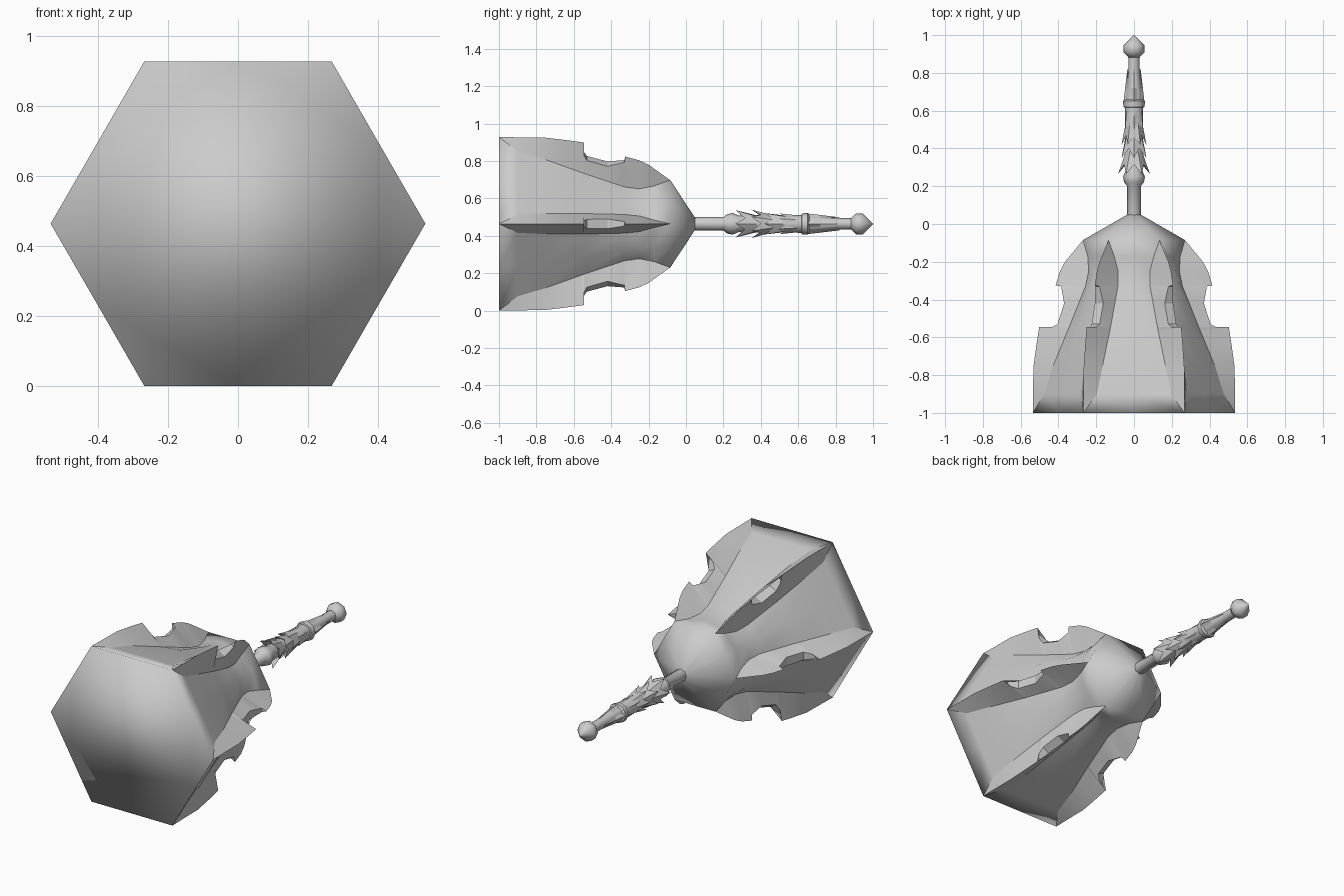
import bpy, bmesh, math

if "Cube" in bpy.data.objects:
    bpy.data.objects.remove(bpy.data.objects["Cube"])

ZC = 0.464  # height of the weapon axis

steel = bpy.data.materials.new("grey_steel")
steel.diffuse_color = (0.6, 0.6, 0.6, 1)
steel.use_nodes = True
steel.node_tree.nodes["Principled BSDF"].inputs["Base Color"].default_value = steel.diffuse_color


def polar(r, a, y, side=0.0):
    """Point at radius r and angle a about the y axis, shifted sideways."""
    return (r * math.cos(a) - side * math.sin(a), y,
            ZC + r * math.sin(a) + side * math.cos(a))


def finish(name, bm, angle=35):
    bmesh.ops.remove_doubles(bm, verts=bm.verts, dist=1e-5)
    bmesh.ops.dissolve_degenerate(bm, dist=1e-5, edges=bm.edges)
    bmesh.ops.recalc_face_normals(bm, faces=bm.faces)
    me = bpy.data.meshes.new(name)
    bm.to_mesh(me)
    bm.free()
    me.materials.append(steel)
    ob = bpy.data.objects.new(name, me)
    bpy.context.collection.objects.link(ob)
    bpy.ops.object.select_all(action='DESELECT')
    ob.select_set(True)
    bpy.context.view_layer.objects.active = ob
    bpy.ops.object.shade_smooth_by_angle(angle=math.radians(angle))
    return ob


def loft(bm, rings, closed=True):
    """Skin quads between successive rings of points."""
    vs = [[bm.verts.new(p) for p in ring] for ring in rings]
    n = len(vs[0])
    for a, b in zip(vs, vs[1:]):
        for i in range(n if closed else n - 1):
            j = (i + 1) % n
            bm.faces.new((a[i], a[j], b[j], b[i]))
    return vs


def lathe(name, profile, sides, angle=50):
    bm = bmesh.new()
    vs = loft(bm, [[polar(r, math.tau * i / sides, y) for i in range(sides)]
                   for y, r in profile])
    bm.faces.new(vs[0])
    bm.faces.new(vs[-1])
    return finish(name, bm, angle)


# Head rings: (y, radius at blade edge, half width of blade gap, radius at panel middle)
head = [(-1.0, 0.536, 0.0, 0.464), (-0.9, 0.475, 0.048, 0.437),
        (-0.76, 0.432, 0.055, 0.403), (-0.545, 0.343, 0.055, 0.338),
        (-0.33, 0.257, 0.05, 0.274), (-0.25, 0.24, 0.042, 0.256),
        (-0.17, 0.245, 0.02, 0.244), (-0.085, 0.27, 0.0, 0.235),
        (0.05, 0.035, 0.0, 0.030)]


def gap(y):
    """Blade base radius and half width at y, read along the head rings."""
    for (y0, r0, w0, _), (y1, r1, w1, _) in zip(head, head[1:]):
        if y0 <= y <= y1:
            t = (y - y0) / (y1 - y0)
            return r0 + t * (r1 - r0), w0 + t * (w1 - w0)


# Six convex panels and a hexagonal front cap, shaded fully smooth
bm = bmesh.new()
step = math.pi / 3
for k in range(6):
    a = k * step
    loft(bm, [[polar(r, a, y, w), polar(m, a + step / 2, y), polar(r, a + step, y, -w)]
              for y, r, w, m in head], closed=False)
bmesh.ops.remove_doubles(bm, verts=bm.verts, dist=1e-5)
for y, n in ((-1.0, 12), (0.05, 12)):
    rim = [v for v in bm.verts if abs(v.co.y - y) < 1e-4]
    rim.sort(key=lambda v: math.atan2(v.co.z - ZC, v.co.x))
    bm.faces.new(rim)
finish("head", bm, 180)

# Six notched blades: (y, top radius, top half width)
edge = [(-1.0, 0.536, 0), (-0.9, 0.534, 0), (-0.76, 0.533, 0), (-0.65, 0.518, 0),
        (-0.545, 0.502, 0), (-0.56, 0.46, 0.012), (-0.53, 0.405, 0.024),
        (-0.42, 0.37, 0.026), (-0.33, 0.386, 0.012), (-0.325, 0.415, 0),
        (-0.25, 0.392, 0), (-0.2, 0.365, 0), (-0.17, 0.34, 0), (-0.085, 0.27, 0)]
for k in range(6):
    a = k * step
    bm = bmesh.new()
    rings = []
    for y, rt, wt in edge:
        rb, w = gap(y)
        rings.append([polar(rb, a, y, -w), polar(rt, a, y, -wt),
                      polar(rt, a, y, wt), polar(rb, a, y, w)])
    loft(bm, rings, closed=False)
    finish(f"blade_{k + 1}", bm, 25)

# Shaft with collar, grip ring and tapering end
lathe("shaft", [(0.0, 0.036), (0.2, 0.036), (0.22, 0.052), (0.25, 0.058),
                (0.28, 0.045), (0.62, 0.048), (0.66, 0.046), (0.8, 0.03),
                (0.89, 0.03)], 8)
lathe("grip_ring", [(0.615, 0.045), (0.62, 0.056), (0.65, 0.058),
                    (0.66, 0.045)], 8)
lathe("pommel", [(0.88, 0.028), (0.91, 0.056), (0.945, 0.056), (1.0, 0.001)], 8)

# Overlapping collars of pointed scales, each turned half a scale from the last
for k, (y, r) in enumerate([(0.265, 0.084), (0.35, 0.076), (0.42, 0.066), (0.5, 0.055)]):
    n = 12
    bm = bmesh.new()
    angles = [math.tau * (i + k % 2) / n for i in range(n)]
    loft(bm, [
        [polar(0.043, a, y + 0.12) for a in angles],
        [polar(r if i % 2 == 0 else r * 0.72, a, y + 0.05 * (i % 2))
         for i, a in enumerate(angles)],
        [polar(0.04, a, y + 0.06) for a in angles]])
    finish(f"scale_collar_{k + 1}", bm)

# Four leaf-shaped ribs behind the grip ring
for k in range(4):
    a = k * math.pi / 2
    bm = bmesh.new()
    loft(bm, [[polar(0.035, a, y, -w), polar(r, a, y), polar(0.035, a, y, w)]
              for y, r, w in [(0.65, 0.055, 0.022), (0.72, 0.047, 0.014),
                              (0.82, 0.028, 0.001)]], closed=False)
    finish(f"leaf_rib_{k + 1}", bm, 20)
